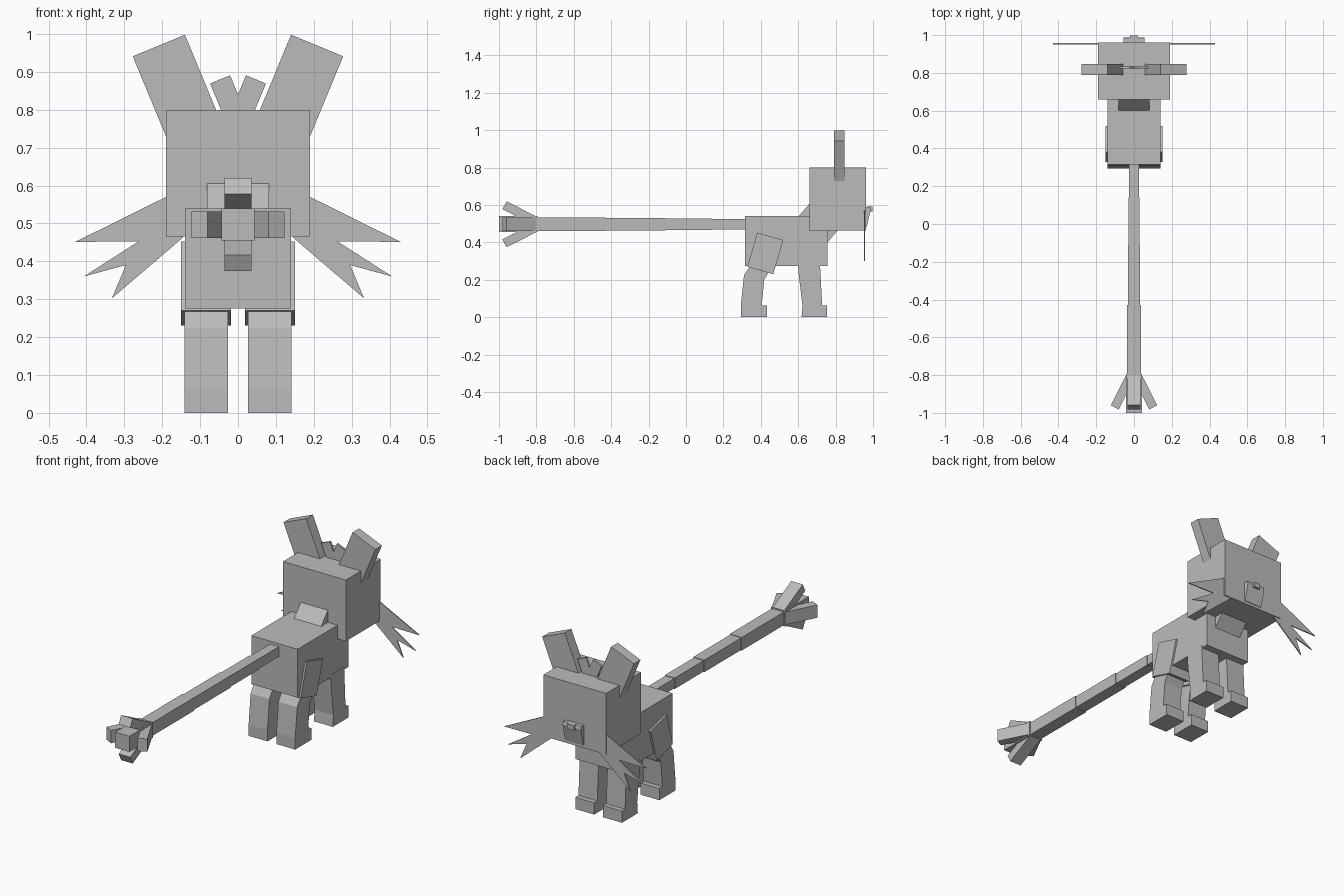
import bpy
import bmesh
from math import radians
from mathutils import Matrix, Vector

cube = bpy.data.objects.get("Cube")
if cube:
    bpy.data.objects.remove(cube, do_unlink=True)

grey = bpy.data.materials.new("plain grey")
grey.use_nodes = True
colour = (0.5, 0.5, 0.5, 1)
grey.diffuse_color = colour
grey.node_tree.nodes["Principled BSDF"].inputs["Base Color"].default_value = colour

SIDES = (("left", 1), ("right", -1))


def finish(name, bm):
    bmesh.ops.recalc_face_normals(bm, faces=bm.faces)
    mesh = bpy.data.meshes.new(name)
    bm.to_mesh(mesh)
    bm.free()
    mesh.materials.append(grey)
    obj = bpy.data.objects.new(name, mesh)
    bpy.context.collection.objects.link(obj)
    return obj


def box(name, low, high, turn=None, pivot=(0, 0, 0)):
    """Box between two corners, optionally turned and then moved to a pivot."""
    low, high = Vector(low), Vector(high)
    bm = bmesh.new()
    bmesh.ops.create_cube(bm, size=1)
    for v in bm.verts:
        p = (low + high) / 2 + Vector(c * s for c, s in zip(v.co, high - low))
        v.co = (turn @ p if turn else p) + Vector(pivot)
    return finish(name, bm)


def prism(name, points, axis, start, end):
    """Extrude a flat outline along x (points are y, z) or y (points are x, z)."""
    def place(p, d):
        return (d, p[0], p[1]) if axis == "x" else (p[0], d, p[1])
    bm = bmesh.new()
    face = bm.faces.new([bm.verts.new(place(p, start)) for p in points])
    new = bmesh.ops.extrude_face_region(bm, geom=[face])["geom"]
    shift = Vector(place((0, 0), end - start))
    bmesh.ops.translate(bm, vec=shift, verts=[g for g in new if isinstance(g, bmesh.types.BMVert)])
    return finish(name, bm)


# Body, neck and head
box("body", (-0.14, 0.315, 0.275), (0.14, 0.757, 0.54))
prism("neck", [(0.597, 0.535), (0.67, 0.617), (0.82, 0.475), (0.75, 0.392)], "x", -0.082, 0.082)
box("head", (-0.19, 0.66, 0.465), (0.19, 0.962, 0.8))

# Muzzle and nose
prism("muzzle", [(0.955, 0.48), (0.965, 0.48), (0.988, 0.575), (0.984, 0.59), (0.955, 0.59)],
      "x", -0.055, 0.055)
box("nose", (-0.02, 0.97, 0.565), (0.02, 0.998, 0.592))

# Ears, crown tufts and jagged cheek fur
fur = [(0.145, 0.463), (0.145, 0.592), (0.19, 0.57), (0.43, 0.451), (0.262, 0.453),
       (0.407, 0.36), (0.296, 0.39), (0.333, 0.302)]
for side, s in SIDES:
    lean = Matrix.Rotation(radians(22.5 * s), 3, "Y")
    low, high = sorted((0, 0.149 * s)), (0.79, 0.847)
    box(side + "_ear", (low[0], high[0], -0.24), (low[1], high[1], 0), lean, (0.14 * s, 0, 0.998))
    low = sorted((0, 0.057 * s))
    box(side + "_crown_tuft", (low[0], 0.824, -0.12), (low[1], 0.834, 0), lean, (0.021 * s, 0, 0.891))
    prism(side + "_cheek_fur", [(x * s, z) for x, z in fur], "y", 0.951, 0.957)

# Legs with feet, and thighs
hind = [(0.35, 0.285), (0.31, 0.225), (0.293, 0.062), (0.293, 0), (0.432, 0),
        (0.432, 0.064), (0.405, 0.064), (0.418, 0.2), (0.45, 0.255)]
fore = [(0.598, 0.29), (0.603, 0.225), (0.623, 0.062), (0.618, 0), (0.755, 0),
        (0.755, 0.064), (0.728, 0.064), (0.716, 0.29)]
thigh = [(0.38, 0.452), (0.52, 0.412), (0.466, 0.23), (0.328, 0.27)]
for side, s in SIDES:
    prism(side + "_hind_leg", hind, "x", 0.027 * s, 0.141 * s)
    prism(side + "_front_leg", fore, "x", 0.027 * s, 0.141 * s)
    prism(side + "_thigh", thigh, "x", 0.019 * s, 0.15 * s)

# Tail, each length slightly thicker than the one before
joints = [0.32, 0.14, -0.11, -0.43, -0.81]
for i, (near, far) in enumerate(zip(joints, joints[1:])):
    r = 0.027 + 0.003 * i
    box(f"tail_segment_{i + 1}", (-r, far, 0.497 - r), (r, near, 0.497 + r))

# Tail tip with four spread prongs
box("tail_tip", (-0.043, -1, 0.455), (0.043, -0.795, 0.54))
for name, axis, angle, offset in (("left", "Z", 27, (0.02, 0)), ("right", "Z", -27, (-0.02, 0)),
                                  ("upper", "X", -27, (0, 0.02)), ("lower", "X", 27, (0, -0.02))):
    wide, thin = 0.035, 0.024
    x, z = (thin, wide) if axis == "Z" else (wide, thin)
    box(name + "_tail_prong", (-x, -0.18, -z), (x, 0, z), Matrix.Rotation(radians(angle), 3, axis),
        (offset[0], -0.81, 0.497 + offset[1]))
